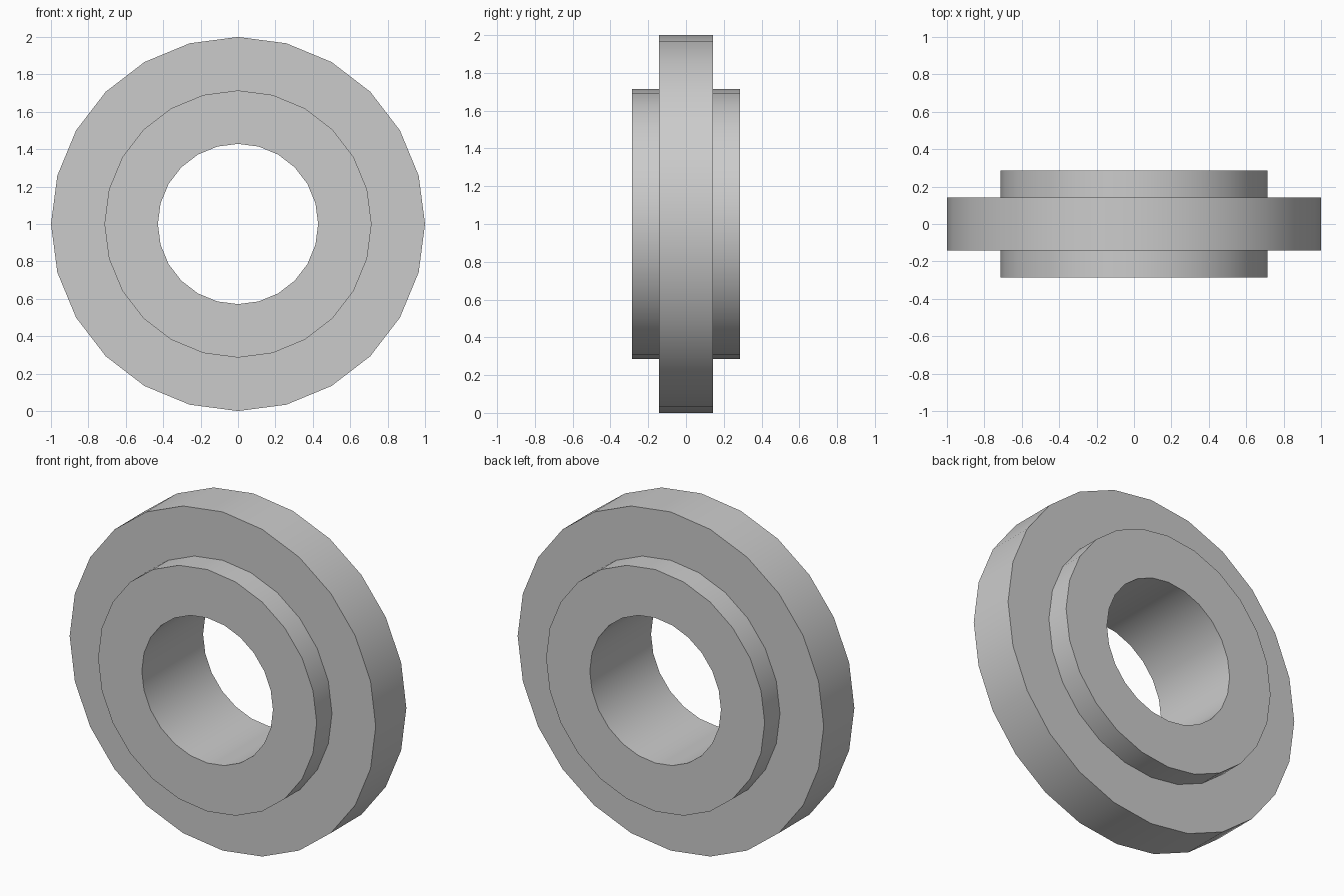
import bpy, math

if "Cube" in bpy.data.objects:
    bpy.data.objects.remove(bpy.data.objects["Cube"])

SIDES = 24
BORE, HUB, RIM = 3 / 7, 5 / 7, 1.0      # radii
RIM_Y, HUB_Y = 1 / 7, 2 / 7             # half widths

# Closed (radius, y) cross-section of the stepped ring
profile = [(BORE, -HUB_Y), (HUB, -HUB_Y), (HUB, -RIM_Y), (RIM, -RIM_Y),
           (RIM, RIM_Y), (HUB, RIM_Y), (HUB, HUB_Y), (BORE, HUB_Y)]


def lathe(name, profile, centre_z):
    """Revolve a closed profile around an axis parallel to y."""
    n = len(profile)
    verts, faces = [], []
    for i in range(SIDES):
        a = 2 * math.pi * i / SIDES
        verts += [(r * math.sin(a), y, centre_z + r * math.cos(a)) for r, y in profile]
        k = (i + 1) % SIDES
        for j in range(n):
            m = (j + 1) % n
            faces.append((i * n + j, i * n + m, k * n + m, k * n + j))
    mesh = bpy.data.meshes.new(name)
    mesh.from_pydata(verts, [], faces)
    mesh.update()
    obj = bpy.data.objects.new(name, mesh)
    bpy.context.collection.objects.link(obj)
    return obj


# Flanged ring with a raised hub on both sides and a through bore
ring = lathe("flanged_ring", profile, RIM)

# Consistent outward normals, smooth walls with sharp rims
import bmesh
bm = bmesh.new()
bm.from_mesh(ring.data)
bmesh.ops.recalc_face_normals(bm, faces=bm.faces)
bm.to_mesh(ring.data)
bm.free()
bpy.context.view_layer.objects.active = ring
ring.select_set(True)
bpy.ops.object.shade_smooth_by_angle(angle=math.radians(30))
